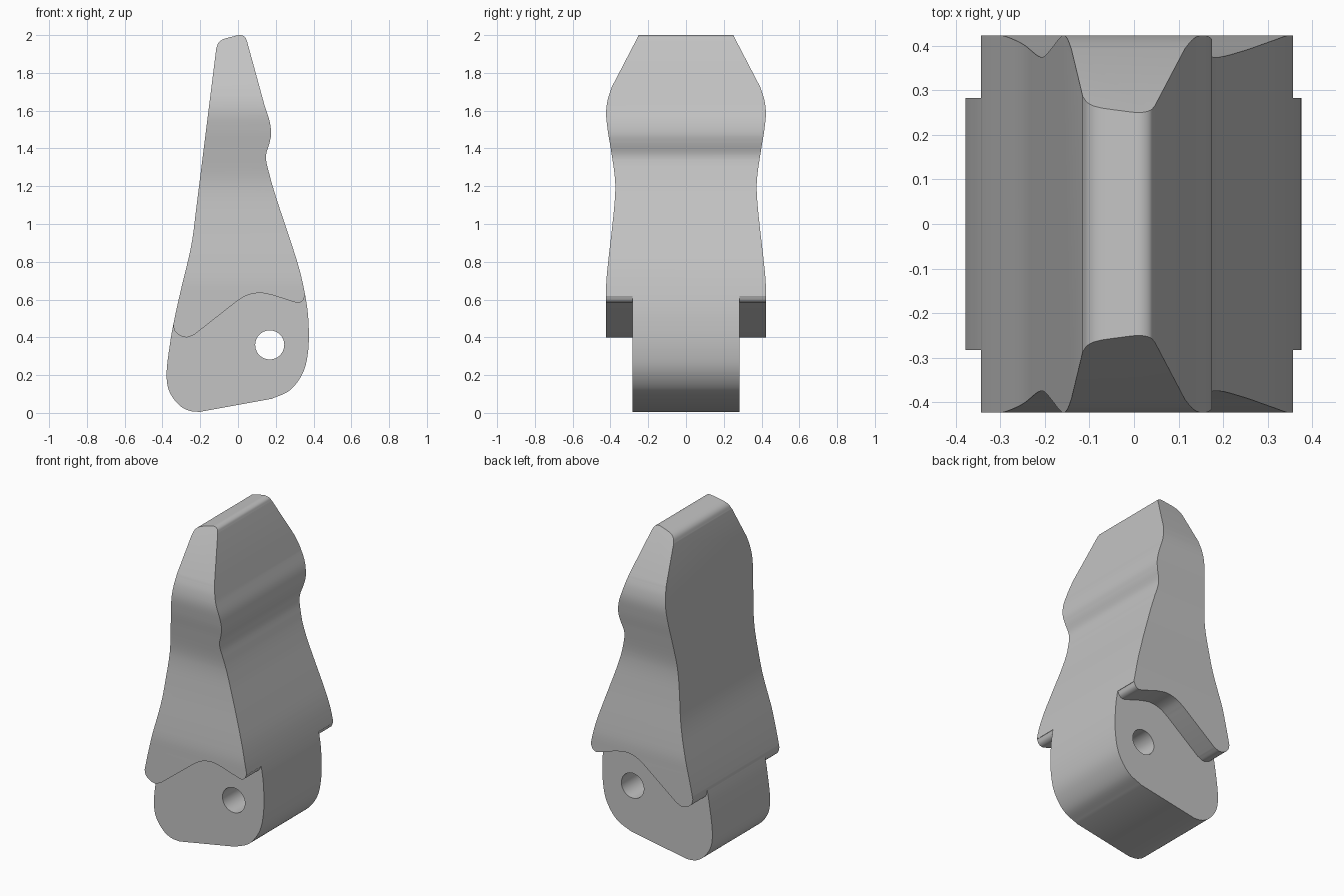
import bpy, bmesh
from mathutils import Vector, Matrix

cube = bpy.data.objects.get("Cube")
if cube:
    bpy.data.objects.remove(cube, do_unlink=True)

grey = bpy.data.materials.new("plain_grey")
grey.use_nodes = True
colour = (0.55, 0.55, 0.55, 1)
grey.diffuse_color = colour
grey.node_tree.nodes["Principled BSDF"].inputs["Base Color"].default_value = colour


def smooth(points, steps=6):
    """Centripetal spline through a run of 2D points."""
    p = [Vector(q) for q in points]
    p = [p[0] * 2 - p[1]] + p + [p[-1] * 2 - p[-2]]
    out = []
    for a, b, c, d in zip(p, p[1:], p[2:], p[3:]):
        t1 = (b - a).length ** 0.5
        t2 = t1 + (c - b).length ** 0.5
        t3 = t2 + (d - c).length ** 0.5
        for i in range(steps):
            t = t1 + (t2 - t1) * i / steps
            e = a.lerp(b, t / t1)
            f = b.lerp(c, (t - t1) / (t2 - t1))
            g = c.lerp(d, (t - t2) / (t3 - t2))
            out.append(e.lerp(f, t / t2).lerp(f.lerp(g, (t - t1) / (t3 - t1)),
                                             (t - t1) / (t2 - t1)))
    return out + [p[-2]]


def prism(name, outline, axis, low, high):
    """Extrude an outline along y (outline in x, z) or x (outline in y, z)."""
    bm = bmesh.new()
    place = (lambda u, v: (u, low, v)) if axis == "y" else (lambda u, v: (low, u, v))
    face = bm.faces.new([bm.verts.new(place(u, v)) for u, v in outline])
    grown = bmesh.ops.extrude_face_region(bm, geom=[face])["geom"]
    move = Vector((0, high - low, 0) if axis == "y" else (high - low, 0, 0))
    bmesh.ops.translate(bm, vec=move, verts=[v for v in grown if isinstance(v, bmesh.types.BMVert)])
    bmesh.ops.recalc_face_normals(bm, faces=bm.faces)
    mesh = bpy.data.meshes.new(name)
    bm.to_mesh(mesh)
    bm.free()
    mesh.materials.append(grey)
    obj = bpy.data.objects.new(name, mesh)
    bpy.context.collection.objects.link(obj)
    return obj


def cut(obj, cutter, operation):
    mod = obj.modifiers.new(cutter.name, "BOOLEAN")
    mod.operation, mod.object, mod.solver = operation, cutter, "EXACT"
    bpy.context.view_layer.objects.active = obj
    bpy.ops.object.modifier_apply(modifier=mod.name)
    bpy.data.objects.remove(cutter, do_unlink=True)


# Tooth body: front outline, as smooth runs joined by straight lines
heel = smooth([(-.225, 1.05), (-.24, .93), (-.257, .84), (-.298, .67), (-.335, .505),
               (-.358, .38), (-.378, .19), (-.362, .11), (-.31, .04), (-.26, .012), (-.205, .005)])
belly = smooth([(.18, .075), (.275, .12), (.345, .215), (.372, .335), (.372, .5),
                (.357, .615), (.325, .76), (.27, .935), (.205, 1.13), (.167, 1.26),
                (.148, 1.357), (.167, 1.43), (.175, 1.475), (.168, 1.54), (.14, 1.63)])
tip = smooth([(.047, 1.97), (.037, 1.99), (.015, 2.0), (-.03, 1.992),
              (-.085, 1.975), (-.104, 1.958), (-.115, 1.93)])
body = prism("tooth_body", heel + belly + tip, "y", -.5, .5)

# Waisted width seen from the side
flank = [(.25, 2.02), (.25, 2.0)] + smooth([(.393, 1.725), (.414, 1.66), (.423, 1.59), (.415, 1.5),
                                          (.397, 1.39), (.376, 1.24), (.375, 1.16), (.388, 1.01),
                                          (.412, .8), (.422, .69), (.423, .6)]) + [(.423, -.1)]
mirrored = [(-y, z) for y, z in reversed(flank)]
cut(body, prism("width_shape", flank + mirrored, "x", -.6, .6), "INTERSECT")

# Notches that leave the narrow shank and the overhanging skirt
skirt = smooth([(-.344, .47), (-.335, .435), (-.308, .41), (-.27, .4), (-.23, .415)]) + smooth(
    [(-.01, .588), (.045, .621), (.115, .635), (.185, .623)]) + smooth(
    [(.29, .589), (.32, .583), (.342, .594), (.354, .62)])
notch = [(-.6, .47)] + skirt + [(.6, .62), (.6, -.2), (-.6, -.2)]
for side in (-1, 1):
    low, high = sorted((side * .282, side * .6))
    cut(body, prism("notch", notch, "y", low, high), "DIFFERENCE")

# Pin hole through the shank
circle = [Matrix.Rotation(i * 6.28319 / 40, 2) @ Vector((.077, 0)) + Vector((.168, .36))
          for i in range(40)]
cut(body, prism("pin_hole", circle, "y", -.6, .6), "DIFFERENCE")

bpy.ops.object.select_all(action="DESELECT")
body.select_set(True)
bpy.context.view_layer.objects.active = body
bpy.ops.object.shade_smooth_by_angle(angle=0.5)
